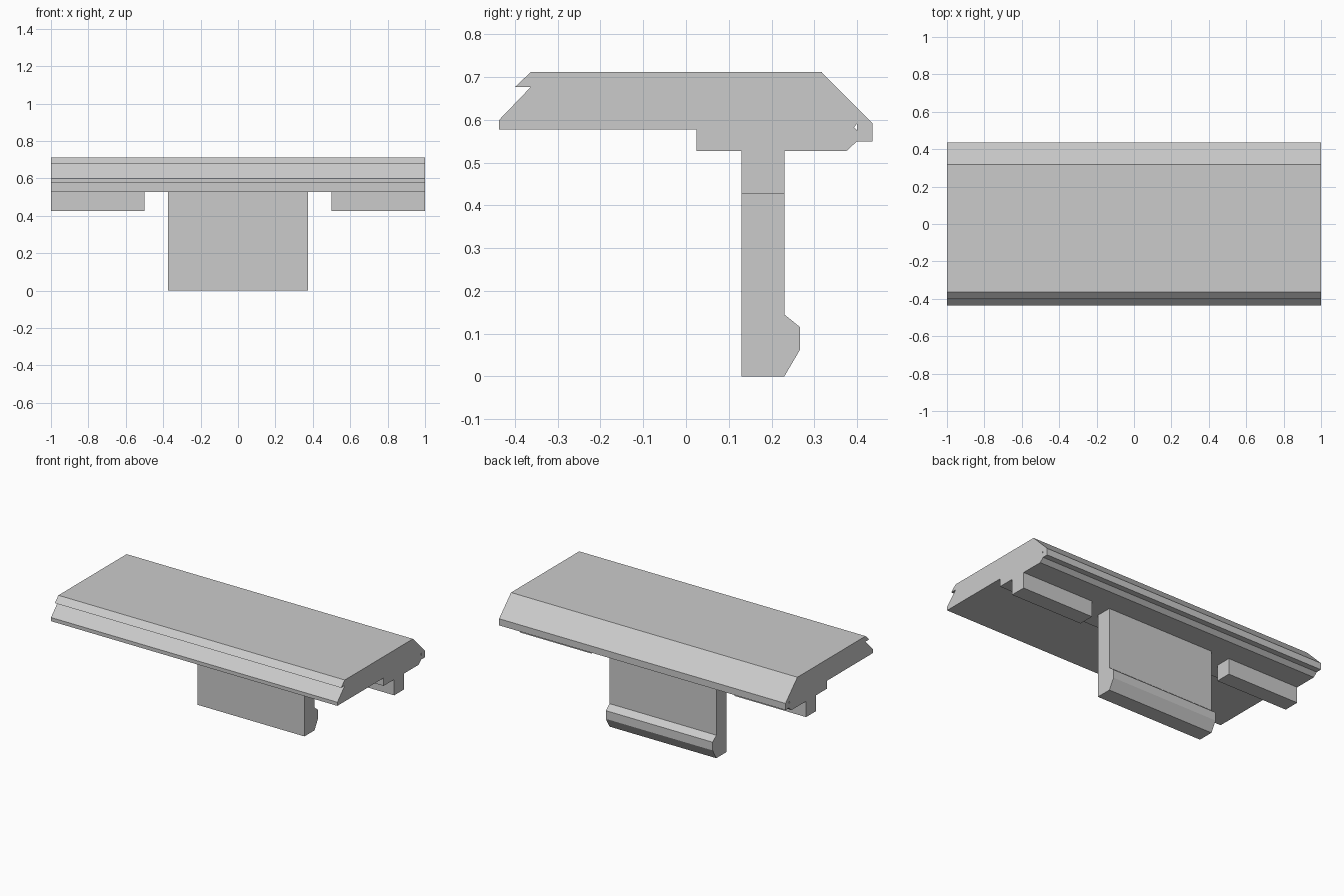
import bpy
import bmesh

cube = bpy.data.objects.get("Cube")
if cube:
    bpy.data.objects.remove(cube, do_unlink=True)

grey = bpy.data.materials.new("plain_grey")
grey.use_nodes = True
GREY = (0.6, 0.6, 0.6, 1)
grey.diffuse_color = GREY
grey.node_tree.nodes["Principled BSDF"].inputs["Base Color"].default_value = GREY


def extrude_profile(name, profile, x0, x1):
    """Sweep a closed (y, z) profile from x0 to x1."""
    bm = bmesh.new()
    face = bm.faces.new([bm.verts.new((x0, y, z)) for y, z in profile])
    side = bmesh.ops.extrude_face_region(bm, geom=[face])["geom"]
    moved = [v for v in side if isinstance(v, bmesh.types.BMVert)]
    bmesh.ops.translate(bm, verts=moved, vec=(x1 - x0, 0, 0))
    bmesh.ops.recalc_face_normals(bm, faces=bm.faces)
    mesh = bpy.data.meshes.new(name)
    bm.to_mesh(mesh)
    bm.free()
    mesh.materials.append(grey)
    obj = bpy.data.objects.new(name, mesh)
    bpy.context.scene.collection.objects.link(obj)
    return obj


UNDERSIDE = 0.527
FRONT, BACK = 0.13, 0.23

# Top slab with bevelled back, notched front lip and stepped underside
slab = extrude_profile("top_slab", [
    (-0.437, 0.577), (-0.437, 0.60), (-0.363, 0.677), (-0.40, 0.677),
    (-0.363, 0.712), (0.317, 0.712), (0.436, 0.592), (0.436, 0.55),
    (0.40, 0.55), (0.375, UNDERSIDE), (0.024, UNDERSIDE), (0.024, 0.577),
], -1, 1)

# Tiny triangular channel near the back edge
cutter = extrude_profile("channel_cutter", [
    (0.393, 0.583), (0.40, 0.575), (0.40, 0.591)], -1.1, 1.1)
cutter.hide_render = True
cutter.hide_set(True)
cut = slab.modifiers.new("channel", "BOOLEAN")
cut.operation = "DIFFERENCE"
cut.solver = "EXACT"
cut.object = cutter

# Central hanging tab with a hooked catch on its back
extrude_profile("clip_tab", [
    (FRONT, 0), (BACK, 0), (0.267, 0.063), (0.267, 0.115),
    (BACK, 0.145), (BACK, UNDERSIDE), (FRONT, UNDERSIDE),
], -0.373, 0.373)

# Short ribs on either side
for name, x0, x1 in (("right_rib", -1, -0.5), ("left_rib", 0.5, 1)):
    extrude_profile(name, [
        (FRONT, 0.427), (BACK, 0.427), (BACK, UNDERSIDE), (FRONT, UNDERSIDE)],
        x0, x1)
